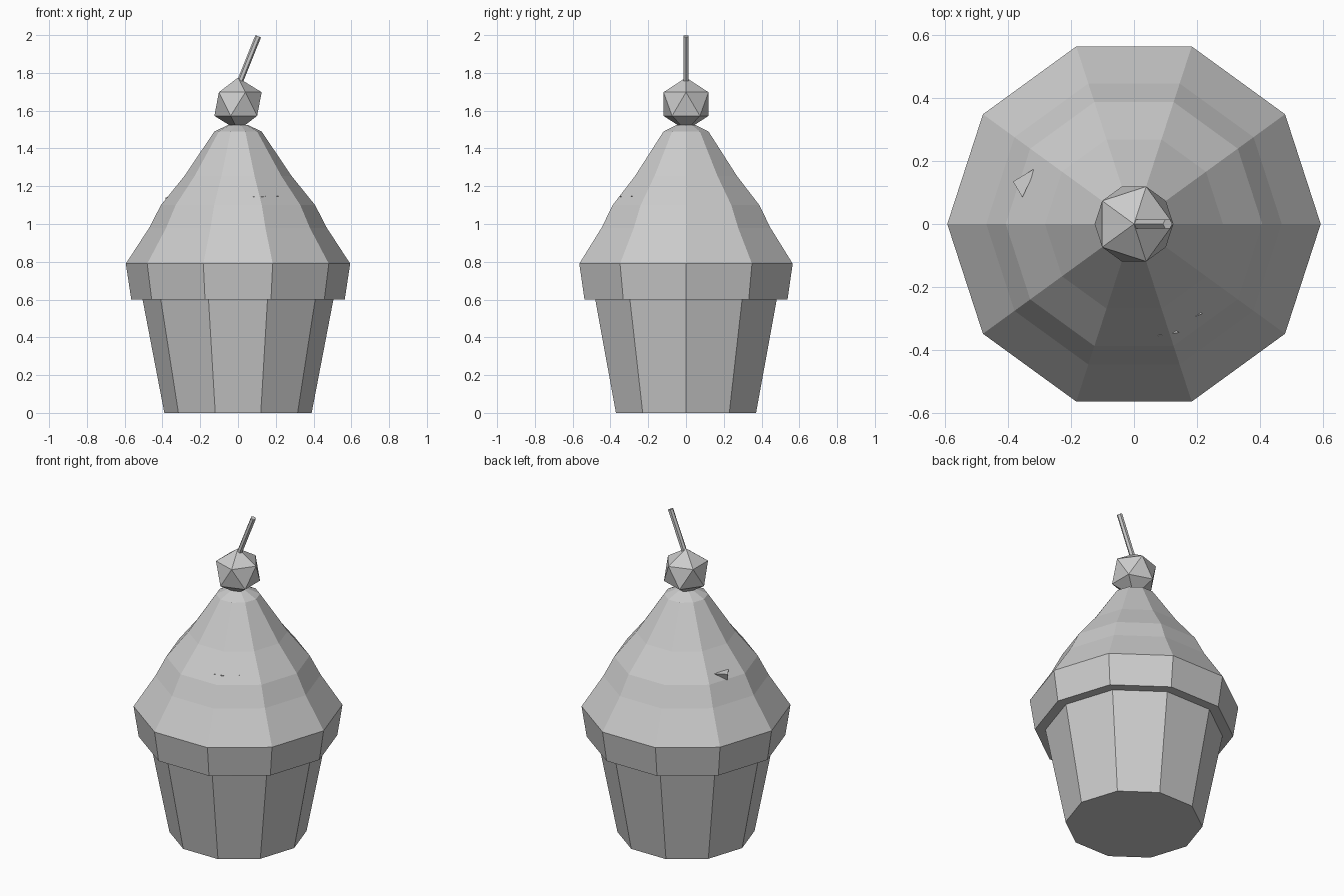
import bpy, bmesh, math
from mathutils import Vector, Matrix

cube = bpy.data.objects.get("Cube")
if cube:
    bpy.data.objects.remove(cube, do_unlink=True)

GREY = (0.6, 0.6, 0.6, 1)
grey = bpy.data.materials.new("plain_grey")
grey.use_nodes = True
grey.diffuse_color = GREY
grey.node_tree.nodes["Principled BSDF"].inputs["Base Color"].default_value = GREY


def finish(name, bm):
    """Turn a bmesh into a flat-shaded object."""
    bmesh.ops.recalc_face_normals(bm, faces=bm.faces)
    mesh = bpy.data.meshes.new(name)
    bm.to_mesh(mesh)
    bm.free()
    mesh.materials.append(grey)
    obj = bpy.data.objects.new(name, mesh)
    bpy.context.collection.objects.link(obj)
    return obj


def lathe(name, profile, sides=10):
    """Stack rings of (radius, height) into a closed faceted solid."""
    bm = bmesh.new()
    rings = []
    for r, z in profile:
        angles = [math.tau * i / sides for i in range(sides)]
        rings.append([bm.verts.new((r * math.cos(a), r * math.sin(a), z)) for a in angles])
    for low, high in zip(rings, rings[1:]):
        for i in range(sides):
            j = (i + 1) % sides
            bm.faces.new((low[i], low[j], high[j], high[i]))
    bm.faces.new(rings[0])
    bm.faces.new(rings[-1])
    return finish(name, bm)


def chip(name, points):
    """Small sharp sprinkle, mostly sunk in the frosting."""
    bm = bmesh.new()
    verts = [bm.verts.new(p) for p in points]
    bmesh.ops.convex_hull(bm, input=verts)
    return finish(name, bm)


# Tapered cup and its overhanging rim
lathe("cup", [(0.39, 0), (0.507, 0.61)])
lathe("frosting", [(0.565, 0.6), (0.594, 0.79), (0.47, 0.98), (0.408, 1.1),
                   (0.283, 1.255), (0.125, 1.49), (0.05, 1.525)])

# Cherry
bm = bmesh.new()
bmesh.ops.create_icosphere(bm, subdivisions=1, radius=0.14,
                           matrix=Matrix.Translation((0, 0, 1.635)))
finish("cherry", bm)

# Leaning stem
start, end = Vector((0.005, 0, 1.74)), Vector((0.107, 0, 1.994))
axis = end - start
bm = bmesh.new()
bmesh.ops.create_cone(bm, cap_ends=True, segments=6, radius1=0.016, radius2=0.016,
                      depth=axis.length,
                      matrix=Matrix.Translation((start + end) / 2)
                      @ axis.to_track_quat('Z', 'Y').to_matrix().to_4x4())
finish("cherry_stem", bm)

# Sprinkles barely breaking the frosting surface
chip("sprinkle_back", [(-0.385, 0.135, 1.14), (-0.31, 0.18, 1.14),
                       (-0.355, 0.085, 1.145), (-0.37, 0.12, 1.09)])
chip("sprinkle_front", [(0.075, -0.356, 1.145), (0.145, -0.345, 1.147),
                        (0.11, -0.33, 1.14), (0.11, -0.35, 1.138)])
chip("sprinkle_side", [(0.18, -0.3, 1.145), (0.218, -0.285, 1.148),
                       (0.2, -0.27, 1.14), (0.2, -0.285, 1.14)])
